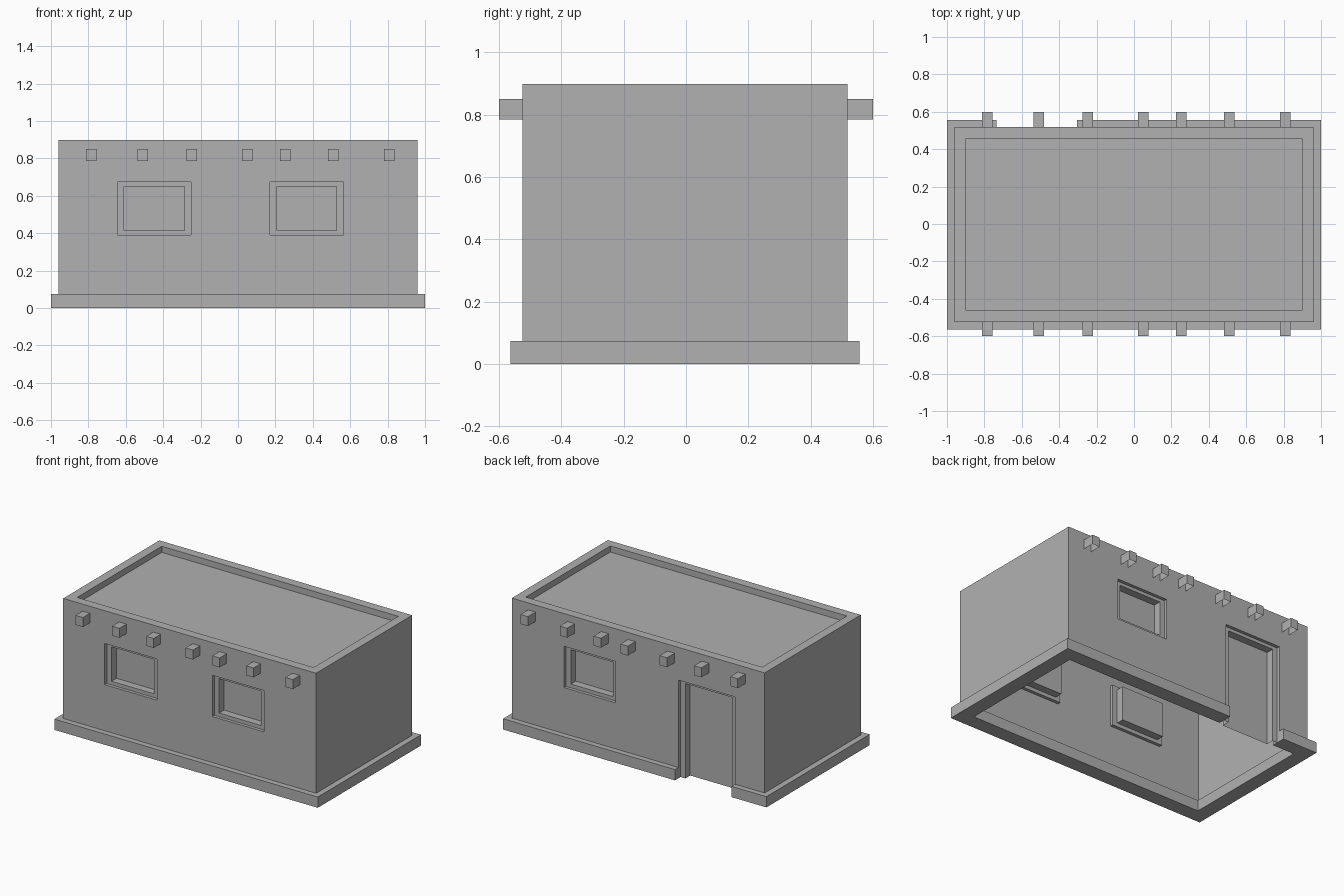
import bpy, bmesh
from mathutils import Vector

if "Cube" in bpy.data.objects:
    bpy.data.objects.remove(bpy.data.objects["Cube"])

X, YF, YB, H = 0.96, -0.524, 0.518, 0.898     # wall shell extents
FRAME, PANE = 0.022, 0.075                    # recess depths of frame and pane
WINDOWS = [(-0.645, -0.25, 0.39, 0.673), (0.172, 0.563, 0.39, 0.673)]
DOOR = (-0.735, -0.306, 0.0, 0.673)

# Mid grey plaster
plaster = bpy.data.materials.new("grey_plaster")
plaster.diffuse_color = (0.44, 0.44, 0.44, 1)
plaster.use_nodes = True
plaster.node_tree.nodes["Principled BSDF"].inputs["Base Color"].default_value = plaster.diffuse_color


def finish(bm, name):
    bmesh.ops.remove_doubles(bm, verts=bm.verts, dist=1e-5)
    bmesh.ops.recalc_face_normals(bm, faces=bm.faces)
    mesh = bpy.data.meshes.new(name)
    bm.to_mesh(mesh)
    bm.free()
    mesh.materials.append(plaster)
    obj = bpy.data.objects.new(name, mesh)
    bpy.context.collection.objects.link(obj)
    return obj


def face(bm, *pts):
    return bm.faces.new([bm.verts.new(p) for p in pts])


def bridge(bm, a, b, skip=()):
    n = len(a)
    for i in range(n):
        if i not in skip:
            j = (i + 1) % n
            face(bm, a[i], a[j], b[j], b[i])


def rect(x0, x1, z0, z1, y):
    return [(x0, y, z0), (x1, y, z0), (x1, y, z1), (x0, y, z1)]


def recess(bm, opening, y, inward):
    # Stepped niche: reveal, frame, inner reveal, pane
    x0, x1, z0, z1 = opening
    is_door = z0 == 0
    skip = (0,) if is_door else ()
    inner = (x0 + 0.036, x1 - 0.036, z0 if is_door else z0 + 0.025, z1 - 0.022)
    loops = [rect(*opening, y), rect(*opening, y + inward * FRAME),
             rect(*inner, y + inward * FRAME), rect(*inner, y + inward * PANE)]
    for a, b in zip(loops, loops[1:]):
        bridge(bm, a, b, skip)
    face(bm, *loops[-1])


def long_wall(bm, y, inward, openings):
    # Grid of panels with the openings left out
    xs = sorted({-X, X, *(v for o in openings for v in o[:2])})
    zs = sorted({0.0, H, *(v for o in openings for v in o[2:])})
    for x0, x1 in zip(xs, xs[1:]):
        for z0, z1 in zip(zs, zs[1:]):
            cx, cz = (x0 + x1) / 2, (z0 + z1) / 2
            if not any(o[0] < cx < o[1] and o[2] < cz < o[3] for o in openings):
                face(bm, *rect(x0, x1, z0, z1, y))
    for o in openings:
        recess(bm, o, y, inward)


# House shell: walls with windows and door, parapet and flat roof
bm = bmesh.new()
long_wall(bm, YF, 1, WINDOWS)
long_wall(bm, YB, -1, [WINDOWS[1], DOOR])
for x in (-X, X):
    face(bm, (x, YF, 0), (x, YB, 0), (x, YB, H), (x, YF, H))


def plan(inset, z):
    return [(-X + inset, YF + inset, z), (X - inset, YF + inset, z),
            (X - inset, YB - inset, z), (-X + inset, YB - inset, z)]


bridge(bm, plan(0, H), plan(0.062, H))
bridge(bm, plan(0.062, H), plan(0.062, H - 0.042))
face(bm, *plan(0.062, H - 0.042))
finish(bm, "house_shell")

# Plinth: solid band around the base, broken at the door
bm = bmesh.new()


def band(x, y0, y1):
    return [(DOOR[1], y1), (x, y1), (x, y0), (-x, y0), (-x, y1), (DOOR[0], y1)]


sections = []
for (ox, oy), (ix, iy) in zip(band(1.0, -0.563, 0.556), band(0.9, -0.46, 0.456)):
    sections.append([Vector(p) for p in ((ox, oy, 0), (ox, oy, 0.074),
                                         (ix, iy, 0.074), (ix, iy, 0))])
for a, b in zip(sections, sections[1:]):
    bridge(bm, a, b)
face(bm, *sections[0])
face(bm, *sections[-1])
finish(bm, "plinth")

# Roof beam ends: little caps open underneath, front and back
bm = bmesh.new()
for x in (-0.785, -0.508, -0.248, 0.05, 0.253, 0.51, 0.808):
    for wall, tip in ((YF, -0.6), (YB, 0.6)):
        foot, top = ([(x - 0.028, wall, z), (x - 0.028, tip, z),
                      (x + 0.028, tip, z), (x + 0.028, wall, z)]
                     for z in (0.785, 0.85))
        bridge(bm, foot, top, skip=(3,))
        face(bm, *top)
finish(bm, "roof_beam_ends")
